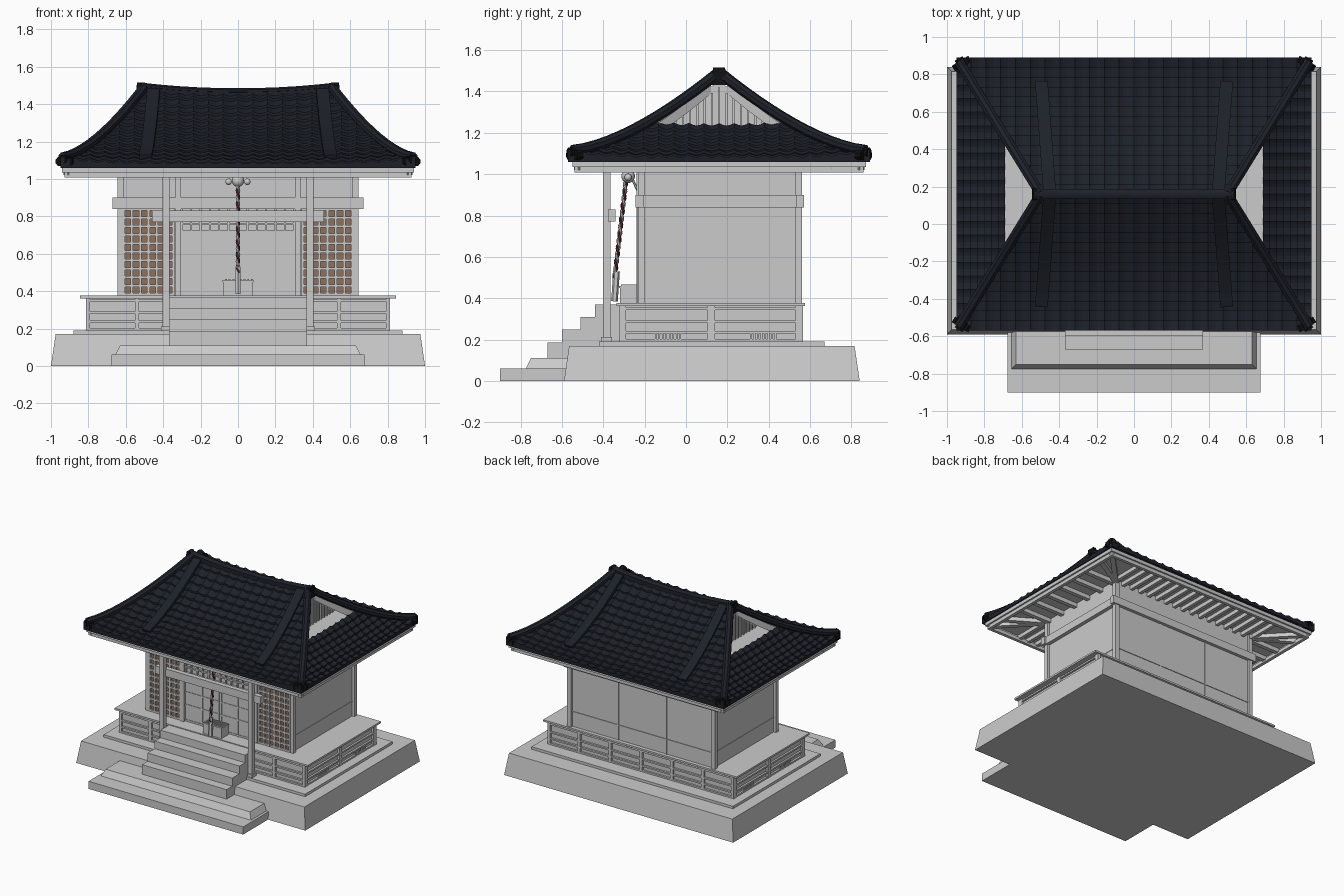
import bpy, bmesh, math
from mathutils import Vector, Matrix

if "Cube" in bpy.data.objects:
    bpy.data.objects.remove(bpy.data.objects["Cube"])

def material(name, c):
    m = bpy.data.materials.new(name)
    m.diffuse_color = (*c, 1)
    m.use_nodes = True
    m.node_tree.nodes["Principled BSDF"].inputs["Base Color"].default_value = m.diffuse_color
    return m
TILE = material("dark_tile", (0.012, 0.015, 0.022))
BLACK = material("black_tile", (0.005, 0.005, 0.006))
BROWN = material("brown_paper", (0.27, 0.16, 0.11))
RED = material("rope_red", (0.14, 0.025, 0.03))

def finish(name, bm, mat=None, smooth=False):
    bmesh.ops.recalc_face_normals(bm, faces=bm.faces)
    me = bpy.data.meshes.new(name)
    bm.to_mesh(me); bm.free()
    ob = bpy.data.objects.new(name, me)
    bpy.context.collection.objects.link(ob)
    if mat: me.materials.append(mat)
    if smooth:
        me.shade_smooth()
        me.set_sharp_from_angle(angle=math.radians(35))
    return ob

def boxes(name, items, mat=None):
    """Boxes as (x0, x1, y0, y1, z0, z1[, top inset])."""
    bm = bmesh.new()
    for x0, x1, y0, y1, z0, z1, *i in items:
        i = i[0] if i else 0
        b = [bm.verts.new(p) for p in ((x0, y0, z0), (x1, y0, z0), (x1, y1, z0), (x0, y1, z0))]
        t = [bm.verts.new(p) for p in ((x0+i, y0+i, z1), (x1-i, y0+i, z1), (x1-i, y1-i, z1), (x0+i, y1-i, z1))]
        bm.faces.new(b[::-1]); bm.faces.new(t)
        for k in range(4):
            bm.faces.new((b[k], b[(k+1) % 4], t[(k+1) % 4], t[k]))
    return finish(name, bm, mat)

def mirrored(items):
    return items + [(-b, -a, *r) for a, b, *r in items]

def sweep(name, paths, w, h, n=8, mat=None, smooth=True):
    """Sweeps an n-sided section (half sizes w, h) along each path."""
    bm = bmesh.new()
    for pts in paths:
        pts = [Vector(p) for p in pts]
        rings = []
        for i, p in enumerate(pts):
            d = (pts[min(i+1, len(pts)-1)] - pts[max(i-1, 0)]).normalized()
            side = d.cross(Vector((0, 0, 1)) if abs(d.z) < 0.9 else Vector((0, 1, 0))).normalized()
            up = side.cross(d)
            k = math.sqrt(2) if n == 4 else 1
            rings.append([bm.verts.new(p + k*side*w*math.cos(a) + k*up*h*math.sin(a))
                          for a in (math.tau*(j+.5)/n for j in range(n))])
        for a, b in zip(rings, rings[1:]):
            for j in range(n):
                bm.faces.new((a[j], a[(j+1) % n], b[(j+1) % n], b[j]))
        bm.faces.new(rings[0]); bm.faces.new(rings[-1])
    return finish(name, bm, mat, smooth)

# Stone base and stairs
boxes("stone_base", [(-1, 1, -.59, .84, 0, .17, .025)])
boxes("base_slab", [(-.88, .88, -.42, .67, .17, .19)])
boxes("stone_steps", [(-.675, .675, -.9, -.57, 0, .06), (-.655, .655, -.775, -.54, .06, .11, .025)])
boxes("wooden_steps", [(-.37, .37, y, -.325, .17 if i else .1, z) for i, (y, z) in
      enumerate(((-.67, .185), (-.6, .25), (-.51, .31), (-.44, .37)))])

# Veranda deck with framed skirting
boxes("deck", [(-.845, .845, -.335, .575, .362, .376)])
boxes("deck_skirt", [(-.795, .795, -.31, .55, .19, .362)])
rails = []
for z in (.19, .23, .28, .344):
    rails += [(-.81, .81, -.325, -.305, z, z+.012), (-.81, .81, .545, .565, z, z+.012)]
    rails += mirrored([(.79, .81, -.325, .565, z, z+.012)])
for i in range(7):
    x = -.81 + i*.27
    rails += [(x-.012*(i > 0), x+.012*(i < 6), y, y+.02, .19, .362) for y in (-.325, .545)]
for y in (-.325, .105, .53):
    rails += mirrored([(.79, .812, y, y+.035, .19, .362)])
boxes("deck_frame", rails)
boxes("deck_vents", mirrored([(.794, .806, y0+i*.017, y0+.008+i*.017, .195, .23)
                              for y0 in (-.15, .31) for i in range(8)]))

# Main hall walls, posts and beams
boxes("hall_walls", [(-.625, .625, -.215, .545, .37, 1.06)])
boxes("hall_posts", mirrored([(.61, .645, y, y+.032, .375, 1.05) for y in (-.232, .53)]
      + [(.305, .335, -.24, -.21, .375, 1.05)]
      + [(.205, .215, .54, .55, .375, .84)]))
boxes("head_beams", [(-.67, .67, -.245, -.205, .84, .9), (-.67, .67, .535, .57, .84, .9)]
      + mirrored([(.61, .655, -.24, .565, .84, .9)]))
boxes("wall_rails", [(-.63, .63, .54, .55, .49, .496)] + mirrored([(.62, .629, -.2, .54, .49, .496)]))

# Lattice screens beside the doors and above them
boxes("lattice_backing", mirrored([(.34, .605, -.222, -.21, .376, .835)]), BROWN)
bars = [(.338+i*.0445, .352+i*.0445, -.234, -.22, .376, .84) for i in range(7)]
bars += [(.338, .61, -.233, -.22, .376+i*.0455, .390+i*.0455) for i in range(11)]
boxes("lattice_screens", mirrored(bars))
boxes("transom_lattice", [(-.3+i*.05-.005, -.3+i*.05+.005, -.228, -.21, .72, .84) for i in range(13)]
      + [(-.305, .305, -.228, -.21, z, z+.01) for z in (.715, .755, .8)])
boxes("doors", [(-.305, .305, -.222, -.21, .376, .715)] + mirrored([(.005, .015, -.227, -.21, .376, .715),
      (.15, .16, -.227, -.21, .376, .715)]) + [(-.305, .305, -.226, -.21, z, z+.012) for z in (.38, .5, .6)])

# Porch
boxes("porch_columns", mirrored([(.367, .403, -.402, -.366, .19, 1.04)]))
boxes("column_feet", mirrored([(.358, .412, -.411, -.357, .19, .212)]))
boxes("porch_beam", [(-.46, .46, -.378, -.34, .77, .83)])

# Offering box
boxes("offering_box", [(-.08, .08, -.32, -.235, .376, .45), (-.084, .084, -.324, -.231, .45, .46)])
boxes("offering_box_slats", [(-.07+i*.02, -.06+i*.02, -.315, -.24, .46, .466) for i in range(8)])

# Bell, its bracket and the twisted rope
bm = bmesh.new()
bmesh.ops.create_uvsphere(bm, u_segments=16, v_segments=10, radius=.033, matrix=Matrix.Translation((0, -.28, .99)))
for s in (-1, 1):
    bmesh.ops.create_uvsphere(bm, u_segments=10, v_segments=6, radius=.018, matrix=Matrix.Translation((s*.05, -.28, .985)))
finish("bell", bm, None, True)
sweep("bell_bracket", [[(0, -.27, 1.0), (0, -.225, .9)]], .006, .006, 6)
top, end = Vector((0, -.29, .97)), Vector((0, -.345, .5))
for k, mat in enumerate((RED, None)):
    path = []
    for i in range(71):
        a = i*.62 + k*math.pi
        path.append(top.lerp(end, i/70) + Vector((math.cos(a), math.sin(a), 0))*.006)
    sweep(("red_strand", "pale_strand")[k], [path], .007, .007, 6, mat)
sweep("rope_handle", [[(0, -.336, .53), (0, -.346, .385)]], .016, .016, 6, None, False)

# Eaves: ceiling board, two-step fascia, rafters
boxes("eave_ceiling", [(-.93, .93, -.54, .86, 1.052, 1.062)])
fascia = []
for o, z0, z1 in ((0, 1.035, 1.062), (.012, 1.008, 1.035)):
    X, y0, y1 = .94-o, -.55+o, .87-o
    fascia += [(-X, X, y0, y0+.025, z0, z1), (-X, X, y1-.025, y1, z0, z1)]
    fascia += mirrored([(X-.025, X, y0, y1, z0, z1)])
boxes("fascia", fascia)
raft = []
for i in range(17):
    x = -.64 + i*.08
    raft += [(x-.013, x+.013, -.53, -.2, 1.022, 1.053), (x-.013, x+.013, .54, .85, 1.022, 1.053)]
for i in range(6):
    y = -.2 + i*.145
    raft += mirrored([(.62, .92, y-.016, y+.016, 1.02, 1.053)])
boxes("rafters", raft)
sweep("corner_rafters", [[(s*.63, a, 1.035), (s*.92, b, 1.035)] for s in (-1, 1)
      for a, b in ((-.22, -.53), (.55, .85), (-.22, -.4), (.55, .72))], .018, .015, 4, None, False)

# Curved tiled roof: shared height function
CY, RX, EX, EY = .16, .5, .45, .73
def height(d, e):
    """d: 0 ridge to 1 eave, e: -1 to 1 along the eave."""
    return 1.068 + .387*max(0, 1-d)**1.55 + .03*d*abs(e)**5 + .06*(1-d)*e*e

def tiled(name, place, half, d0, rows, cols, cuts):
    bm = bmesh.new()
    lines = []
    for r in range(rows):
        lines += [(d0+(1-d0)*r/rows, 0), (d0+(1-d0)*(r+1)/rows, .013)]
    lines.append((1, None))
    grid = []
    for d, off in lines:
        row = []
        for c in range(cols*4+1):
            e = -1 + 2*c/(cols*4)
            z = 1.058 if off is None else height(d, e) + off + (.012, .004, 0, .004)[c % 4]
            row.append(bm.verts.new(place(e*half, d, z)))
        grid.append(row)
    for a, b in zip(grid, grid[1:]):
        for j in range(len(a)-1):
            bm.faces.new((a[j], a[j+1], b[j+1], b[j]))
    for co, no in cuts:
        bmesh.ops.bisect_plane(bm, geom=bm.verts[:]+bm.edges[:]+bm.faces[:], plane_co=co, plane_no=no, clear_outer=True)
    finish(name, bm, TILE)

for s, name in ((-1, "front"), (1, "back")):
    tiled(name+"_roof", lambda u, d, z: (u, CY+s*EY*d, z), .95, 0, 14, 24,
          [((k*RX, CY, 0), (k/EX, -s/EY, 0)) for k in (-1, 1)])
for s, name in ((-1, "left"), (1, "right")):
    tiled(name+"_roof_skirt", lambda u, d, z: (s*(RX+EX*d), CY+u, z), .73, .42, 7, 20,
          [((s*RX, CY, 0), (-s/EX, k/EY, 0)) for k in (-1, 1)])

# Gable ends: recessed wall, ledge and barge boards
for s, name in ((-1, "left"), (1, "right")):
    bm = bmesh.new()
    bm.faces.new([bm.verts.new((s*.535, CY+y, z)) for y, z in ((-.36, 1.2), (.36, 1.2), (.14, 1.35), (0, 1.45), (-.14, 1.35))])
    finish(name+"_gable_wall", bm)
    boxes(name+"_gable_ledge", [(min(s*.52, s*.71), max(s*.52, s*.71), CY-.32, CY+.32, 1.205, 1.22)])
sweep("barge_boards", [[(k*(RX+EX*d-.005), CY+s*EY*d*.95, height(d, .6)-.02) for d in (.06, .15, .24, .33, .42)]
      for k in (-1, 1) for s in (-1, 1)], .012, .022, 4, None, False)
boxes("gable_grille", mirrored([(.536, .545, CY+i*.035-.005, CY+i*.035+.005, 1.22, 1.42-abs(i)*.027) for i in range(-7, 8)]))

# Ridges
def ridge_z(x): return 1.452 + .03*(x/.52)**2
xs = [-.53+i*.106 for i in range(11)]
sweep("main_ridge", [[(x, CY, ridge_z(x)) for x in xs]], .024, .022, 4, TILE, False)
sweep("main_ridge_cap", [[(x, CY, ridge_z(x)+.018) for x in xs]], .028, .016, 8, TILE)
hips = []
for k in (-1, 1):
    for s in (-1, 1):
        hips.append([(k*(RX+EX*d), CY+s*EY*d, height(d, .6+.4*d)+.018) for d in (i/12*.97 for i in range(13))])
sweep("hip_ridges", hips, .028, .026, 8, TILE)
sweep("descending_ridges", [[(k*(.45+.055*d), CY+s*EY*d, height(d, .5)+.016) for d in (i/8*.82 for i in range(9))]
      for k in (-1, 1) for s in (-1, 1)], .034, .014, 4, TILE, False)

# Ridge-end and corner ornaments
boxes("ridge_end_tiles", mirrored([(.515, .542, CY-.05, CY+.05, 1.43, 1.475, .004), (.512, .545, CY-.034, CY+.034, 1.47, 1.515, .005)]), BLACK)
corner = []
for k in (-1, 1):
    for s in (-1, 1):
        d = Vector((k*EX, s*EY, 0)).normalized()
        p = Vector((k*.92, CY+s*.695, 1.105))
        corner.append([p-d*.02, p+d*.035])
        for t in (-1, 1):
            q = p + Vector((-d.y, d.x, 0))*.028*t + Vector((0, 0, -.012))
            corner.append([q-d*.015, q+d*.02])
sweep("corner_tiles", corner, .026, .026, 8, BLACK)
